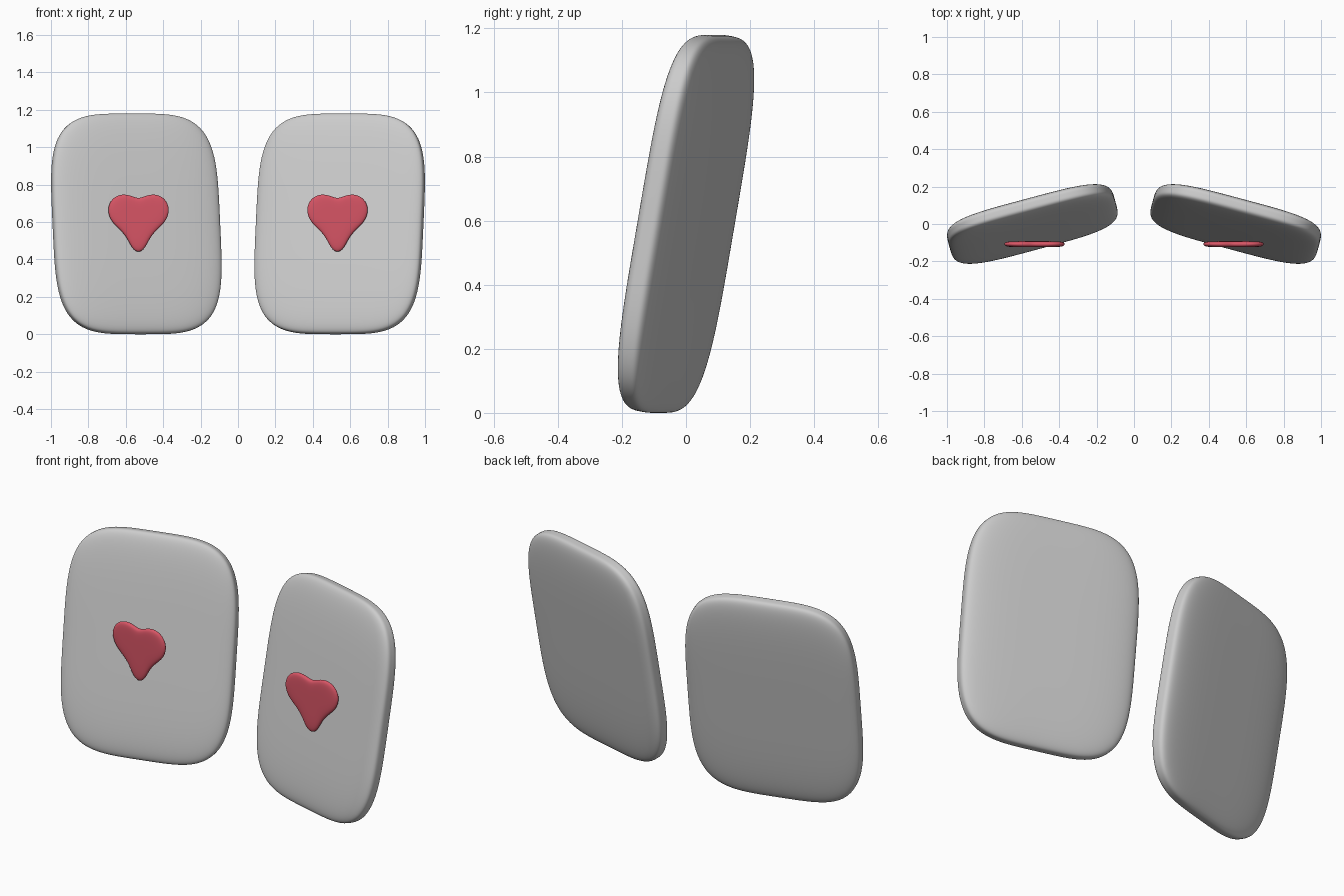
import bpy, bmesh
from math import radians
from mathutils import Matrix, Vector

if "Cube" in bpy.data.objects:
    bpy.data.objects.remove(bpy.data.objects["Cube"])

POWER = 4.0                       # squareness of the pillowy pads
HALF = Vector((0.46, 0.06, 0.597))


def finish(bm, name, mat=None):
    bmesh.ops.recalc_face_normals(bm, faces=bm.faces)
    for f in bm.faces:
        f.smooth = True
    me = bpy.data.meshes.new(name)
    bm.to_mesh(me)
    bm.free()
    ob = bpy.data.objects.new(name, me)
    bpy.context.collection.objects.link(ob)
    if mat:
        me.materials.append(mat)
    return ob


def pad(name, side):
    # Rounded slab: gridded cube pushed out to a superellipsoid
    bm = bmesh.new()
    bmesh.ops.create_cube(bm, size=2)
    bmesh.ops.subdivide_edges(bm, edges=bm.edges[:], cuts=31, use_grid_fill=True)
    for v in bm.verts:
        n = sum(abs(c) ** POWER for c in v.co) ** (1 / POWER)
        v.co = Vector(c / n * h for c, h in zip(v.co, HALF))
    # Lean back and turn inwards
    turn = Matrix.Rotation(radians(-15 * side), 4, 'Z') @ Matrix.Rotation(radians(-10), 4, 'X')
    ob = finish(bm, name)
    ob.matrix_world = Matrix.Translation((0.5435 * side, 0, 0.59)) @ turn
    return ob


def heart(name, side, mat):
    # Half outline (x, z) from notch to tip, mirrored into a full loop
    half = [(0, .724), (.04, .742), (.085, .752), (.135, .735), (.164, .69),
            (.164, .643), (.142, .597), (.1, .56), (.065, .52), (.042, .472),
            (.022, .446), (0, .437)]
    loop = half + [(-x, z) for x, z in half[-2:0:-1]]
    n, mid = len(loop), 0.63
    bm = bmesh.new()
    rings = []
    for s, y in [(.5, -.016), (.85, -.015), (.97, -.009), (1, 0),
                 (.97, .009), (.85, .015), (.5, .016)]:
        rings.append([bm.verts.new((x * s, y, mid + (z - mid) * s)) for x, z in loop])
    for a, b in zip(rings, rings[1:]):
        for i in range(n):
            j = (i + 1) % n
            bm.faces.new((a[i], a[j], b[j], b[i]))
    for ring, y in ((rings[0], -.016), (rings[-1], .016)):
        c = bm.verts.new((0, y, mid))
        for i in range(n):
            bm.faces.new((ring[i], ring[(i + 1) % n], c))
    ob = finish(bm, name, mat)
    ob.location = (0.532 * side, -0.108, 0)
    sub = ob.modifiers.new("smooth", 'SUBSURF')
    sub.levels = sub.render_levels = 2
    return ob


red = bpy.data.materials.new("heart_red")
red.diffuse_color = (0.68, 0.09, 0.13, 1)
red.use_nodes = True
red.node_tree.nodes["Principled BSDF"].inputs["Base Color"].default_value = red.diffuse_color

for label, side in (("left", -1), ("right", 1)):
    pad(label + "_pad", side)
    heart(label + "_heart", side, red)
